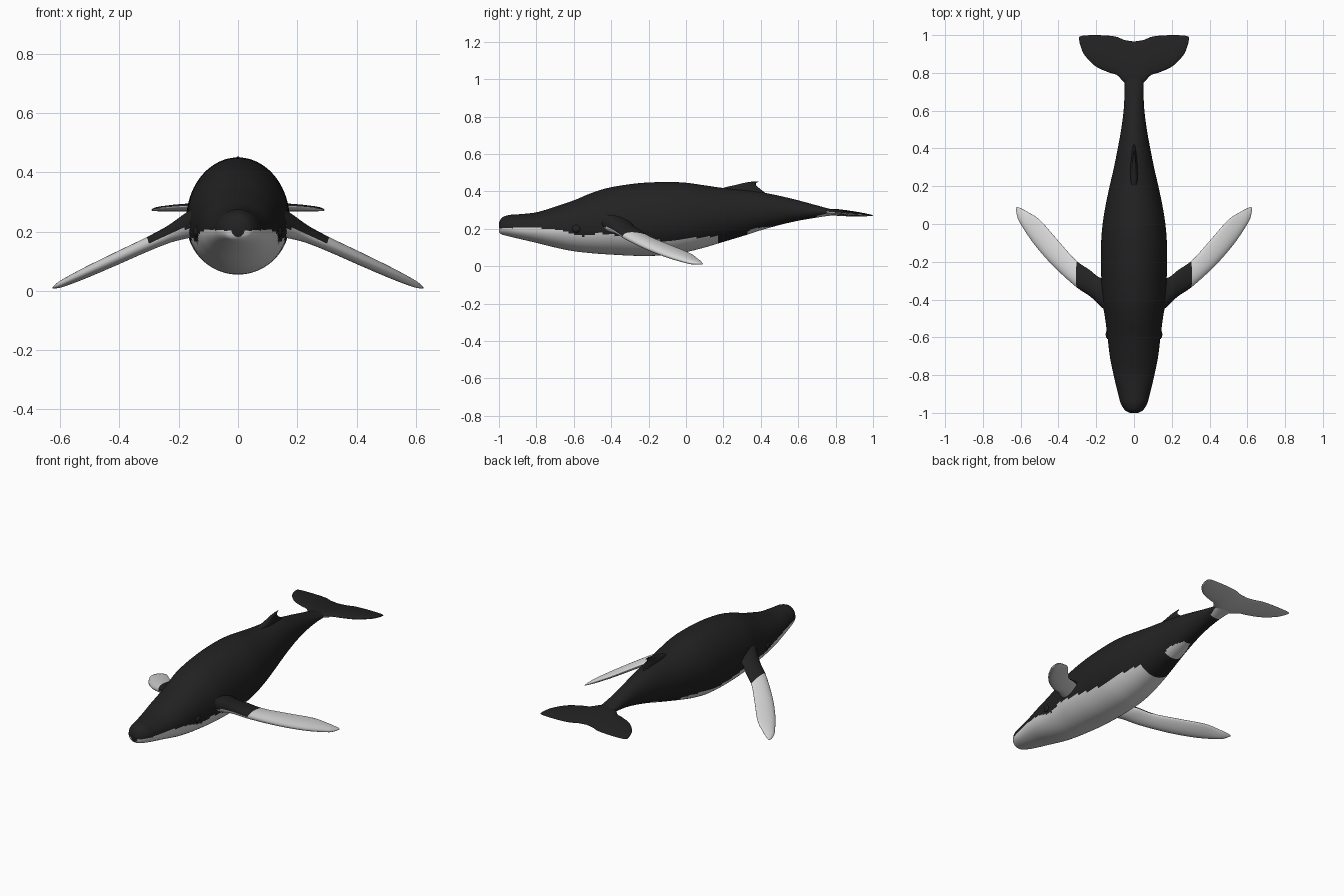
import bpy, bmesh, math
from mathutils import Vector

if "Cube" in bpy.data.objects:
    bpy.data.objects.remove(bpy.data.objects["Cube"])


def material(name, v):
    m = bpy.data.materials.new(name)
    m.diffuse_color = (v, v, v, 1)
    m.use_nodes = True
    m.node_tree.nodes["Principled BSDF"].inputs["Base Color"].default_value = m.diffuse_color
    return m


BLACK = material("charcoal black", 0.016)
WHITE = material("pale white", 0.68)


def spline(rows, steps):
    """Catmull-Rom through rows of numbers."""
    out = []
    for i in range(len(rows) - 1):
        p0, p1 = rows[max(i - 1, 0)], rows[i]
        p2, p3 = rows[i + 1], rows[min(i + 2, len(rows) - 1)]
        for s in range(steps):
            t = s / steps
            out.append([0.5 * (2 * b + (c - a) * t + (2 * a - 5 * b + 4 * c - d) * t * t
                               + (3 * b - a - 3 * c + d) * t ** 3)
                        for a, b, c, d in zip(p0, p1, p2, p3)])
    out.append(list(rows[-1]))
    return out


def lerp_table(table, y):
    for (a, va), (b, vb) in zip(table, table[1:]):
        if a <= y <= b:
            return va + (vb - va) * (y - a) / (b - a)
    return -1


def loft(name, rings, is_white, mirror=False, cap_start=True):
    bm = bmesh.new()
    vs = [[bm.verts.new(p) for p in r] for r in rings]
    n = len(rings[0])
    for a, b in zip(vs, vs[1:]):
        for i in range(n):
            j = (i + 1) % n
            bm.faces.new((a[i], a[j], b[j], b[i]))
    bm.faces.new(vs[-1])
    if cap_start:
        bm.faces.new(vs[0][::-1])
    bmesh.ops.recalc_face_normals(bm, faces=bm.faces)
    # make sure the shell faces outward
    mid = len(rings) // 2
    centre = sum((Vector(p) for p in rings[mid]), Vector()) / n
    f = max(vs[mid][n // 4].link_faces, key=lambda f: f.calc_area())
    if f.normal.dot(f.calc_center_median() - centre) < 0:
        bmesh.ops.reverse_faces(bm, faces=bm.faces)
    bm.normal_update()
    for f in bm.faces:
        f.smooth = True
        f.material_index = int(is_white(f.calc_center_median(), f.normal))
    me = bpy.data.meshes.new(name)
    bm.to_mesh(me)
    bm.free()
    me.materials.append(BLACK)
    me.materials.append(WHITE)
    ob = bpy.data.objects.new(name, me)
    bpy.context.collection.objects.link(ob)
    if mirror:
        ob.modifiers.new("mirror", "MIRROR")
    return ob


def blade(name, rows, up, is_white, mirror=False, steps=10, n=32):
    """Fin from rows of (leading xyz, trailing xyz, thickness)."""
    rings = []
    for r in spline(rows, steps):
        lead, trail, th = Vector(r[:3]), Vector(r[3:6]), r[6]
        ring = []
        for k in range(n):
            a = 2 * math.pi * k / n
            c, s = math.cos(a), math.sin(a)
            ring.append((lead + trail) / 2 + (lead - trail) / 2 * c
                        + Vector(up) * th / 2 * s * (1 + 0.35 * c))
        rings.append(ring)
    return loft(name, rings, is_white, mirror, cap_start=False)


# Body: y, top, bottom, half width, height of widest point
body_rows = [
    (-1.0, .232, .182, .022, .205), (-.985, .258, .170, .048, .205),
    (-.95, .273, .160, .070, .205), (-.90, .277, .148, .084, .20),
    (-.80, .288, .125, .108, .20), (-.70, .318, .100, .128, .20),
    (-.60, .352, .080, .140, .205), (-.50, .393, .069, .153, .21),
    (-.40, .422, .062, .168, .22), (-.25, .444, .055, .174, .23),
    (-.10, .450, .059, .174, .24), (0, .446, .075, .166, .25),
    (.10, .432, .100, .150, .26), (.20, .418, .130, .129, .27),
    (.30, .408, .160, .106, .28), (.40, .396, .192, .086, .29),
    (.50, .376, .220, .068, .295), (.60, .352, .243, .055, .295),
    (.70, .325, .260, .050, .293), (.78, .304, .271, .050, .288),
    (.86, .291, .276, .030, .283), (.93, .281, .274, .008, .277)]

# Upper edge of the white belly along y, with gaps of black
belly_edge = [(-1.01, .203), (-.8, .208), (-.68, .193), (-.55, .158), (-.46, .178),
              (-.38, .165), (-.25, .15), (-.1, .13), (0, .148), (.1, .155), (.165, .162),
              (.17, .10), (.32, .10), (.325, .185), (.37, .203), (.46, .212),
              (.47, .10), (.66, .10), (.70, .268), (.76, .284), (.95, .282)]

rings = []
for y, top, bot, w, zc in spline(body_rows, 7):
    ring = []
    for k in range(80):
        a = 2 * math.pi * k / 80
        s = math.sin(a)
        ring.append((w * math.cos(a), y, zc + s * ((top - zc) if s > 0 else (zc - bot))))
    rings.append(ring)
loft("body", rings, lambda c, n: c.z < lerp_table(belly_edge, c.y))


# Flippers
def fz(x):
    return .155 - .46 * (x - .31)


flipper = [(.11, -.50, .11, -.26, .10), (.17, -.44, .175, -.285, .078),
           (.23, -.385, .235, -.243, .054), (.31, -.33, .31, -.19, .044),
           (.43, -.22, .40, -.09, .040), (.53, -.105, .497, .02, .034),
           (.60, 0, .56, .062, .024), (.618, .04, .592, .080, .015),
           (.626, .085, .618, .091, .004)]
blade("flippers", [(lx, ly, fz(lx), tx, ty, fz(tx), th) for lx, ly, tx, ty, th in flipper],
      (.3, 0, .95), lambda c, n: c.x > .305 or n.z < -.3, mirror=True)


# Tail flukes
def tz(y):
    return .288 - .085 * (y - .8)


fluke = [(0, .72, .966, .034), (.05, .748, .974, .032), (.09, .788, .990, .028),
         (.135, .803, .997, .025), (.205, .836, 1.0, .020), (.262, .895, .998, .014),
         (.284, .945, .994, .009), (.291, .978, .990, .003)]
blade("tail_flukes", [(x, l, tz(l), x, t, tz(t), th) for x, l, t, th in fluke],
      (0, 0, 1), lambda c, n: n.z < -.3, mirror=True)

# Dorsal fin
dorsal = [(.12, .44, .38, .05), (.20, .39, .418, .034), (.265, .374, .434, .022),
          (.31, .376, .445, .015), (.345, .388, .451, .009), (.37, .388, .454, .003)]
blade("dorsal_fin", [(0, l, z, 0, t, z, th) for l, t, z, th in dorsal],
      (1, 0, 0), lambda c, n: False)

# Brow bumps over the eyes
bpy.ops.mesh.primitive_uv_sphere_add(segments=20, ring_count=12, radius=1)
brow = bpy.context.object
brow.name = "eye_brows"
for v in brow.data.vertices:
    v.co = (v.co.x * .016 + .134, v.co.y * .026 - .585, v.co.z * .022 + .20)
brow.data.materials.append(BLACK)
brow.modifiers.new("mirror", "MIRROR")
bpy.ops.object.shade_smooth()
